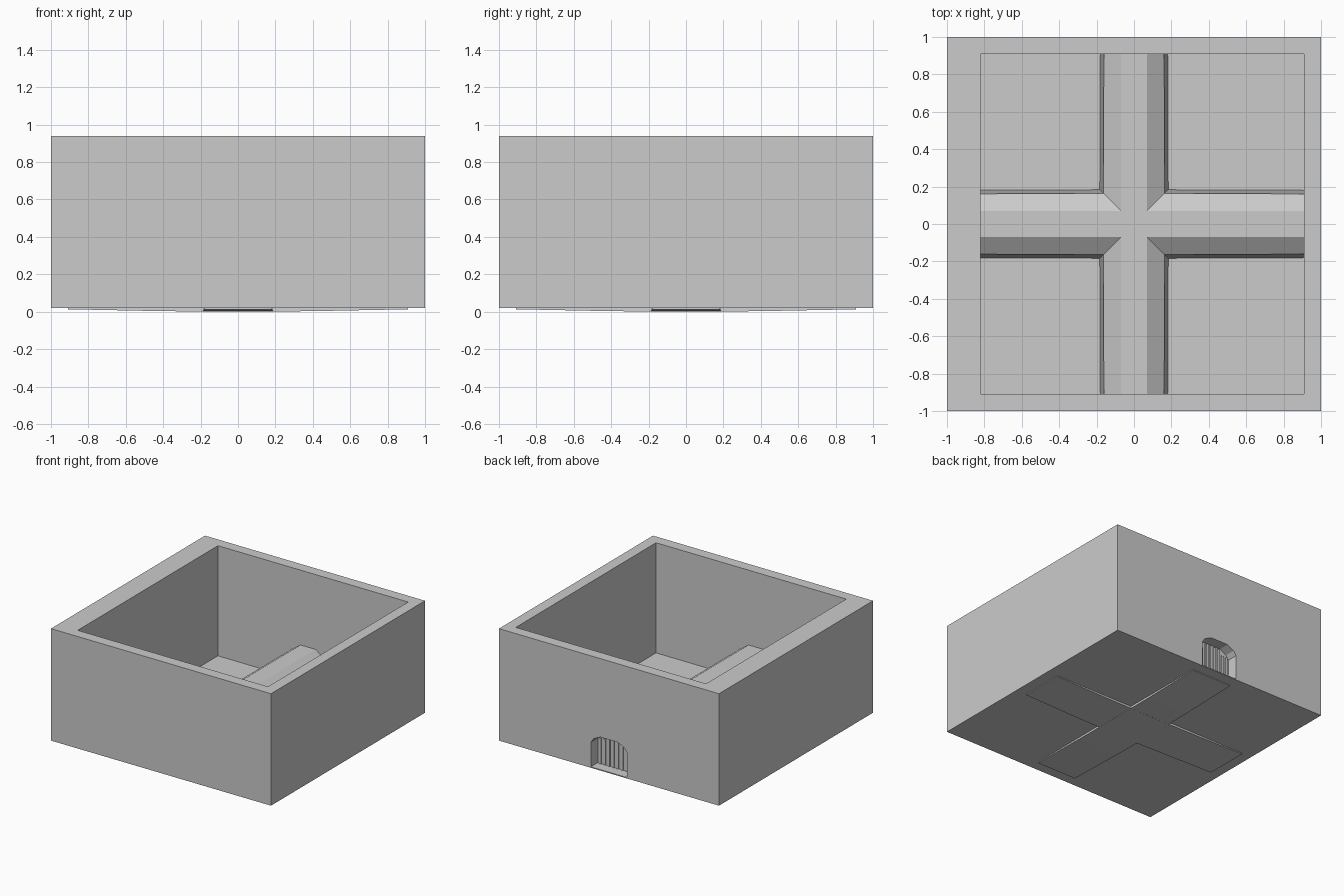
import bpy, bmesh

if "Cube" in bpy.data.objects:
    bpy.data.objects.remove(bpy.data.objects["Cube"])


def make_object(name, bm):
    bmesh.ops.recalc_face_normals(bm, faces=bm.faces)
    mesh = bpy.data.meshes.new(name)
    bm.to_mesh(mesh)
    bm.free()
    obj = bpy.data.objects.new(name, mesh)
    bpy.context.collection.objects.link(obj)
    return obj


def box(name, lo, hi):
    bm = bmesh.new()
    bmesh.ops.create_cube(bm, size=1)
    for v in bm.verts:
        v.co = [lo[i] + (v.co[i] + 0.5) * (hi[i] - lo[i]) for i in range(3)]
    return make_object(name, bm)


def loft(name, rings):
    """Join equal-length point rings into a capped solid."""
    bm = bmesh.new()
    loops = [[bm.verts.new(p) for p in ring] for ring in rings]
    for a, b in zip(loops, loops[1:]):
        for i in range(len(a)):
            j = (i + 1) % len(a)
            bm.faces.new((a[i], a[j], b[j], b[i]))
    bm.faces.new(loops[0])
    bm.faces.new(loops[-1])
    return make_object(name, bm)


def mirrored(half):
    return half + [(-u, z) for u, z in reversed(half)]


def cut(target, cutter):
    mod = target.modifiers.new("cut", 'BOOLEAN')
    mod.operation = 'DIFFERENCE'
    mod.solver = 'EXACT'
    mod.object = cutter
    bpy.context.view_layer.objects.active = target
    bpy.ops.object.modifier_apply(modifier=mod.name)
    bpy.data.objects.remove(cutter)


# Open box with one thicker wall on the left
shell = box("box_shell", (-1, -1, 0.02), (1, 1, 0.94))
cut(shell, box("cavity_cutter", (-0.82, -0.91, 0.035), (0.91, 0.91, 1.2)))

# Arched doorway through the back wall
door = mirrored([(0.165, 0.028), (0.165, 0.23), (0.14, 0.265), (0.08, 0.295)])
cut(shell, loft("door_cutter", [[(x, y, z) for x, z in door] for y in (0.85, 1.1)]))

# Two crossing vaulted tunnels, slightly swollen at the middle
stations = [(-0.91, 0.975, 0.013), (-0.4, 0.99, 0.003), (0, 1.0, 0.0),
            (0.4, 0.99, 0.003), (0.91, 0.975, 0.013)]
arch = [(0.187, 0.0), (0.165, 0.26), (0.07, 0.325)]
for name, along_x in (("tunnel_side_to_side", True), ("tunnel_front_to_back", False)):
    rings = []
    for t, s, base in stations:
        ring = mirrored([(u * s, base if z == 0 else z) for u, z in arch])
        rings.append([(t, u, z) if along_x else (u, t, z) for u, z in ring])
    loft(name, rings)

# Vertical bars over the doorway's back panel
for i in range(8):
    x = -0.14 + i * 0.04
    top = 0.285 if abs(x) < 0.09 else 0.24
    box(f"door_bar_{i + 1}", (x - 0.009, 0.90, 0.028), (x + 0.009, 0.918, top))
